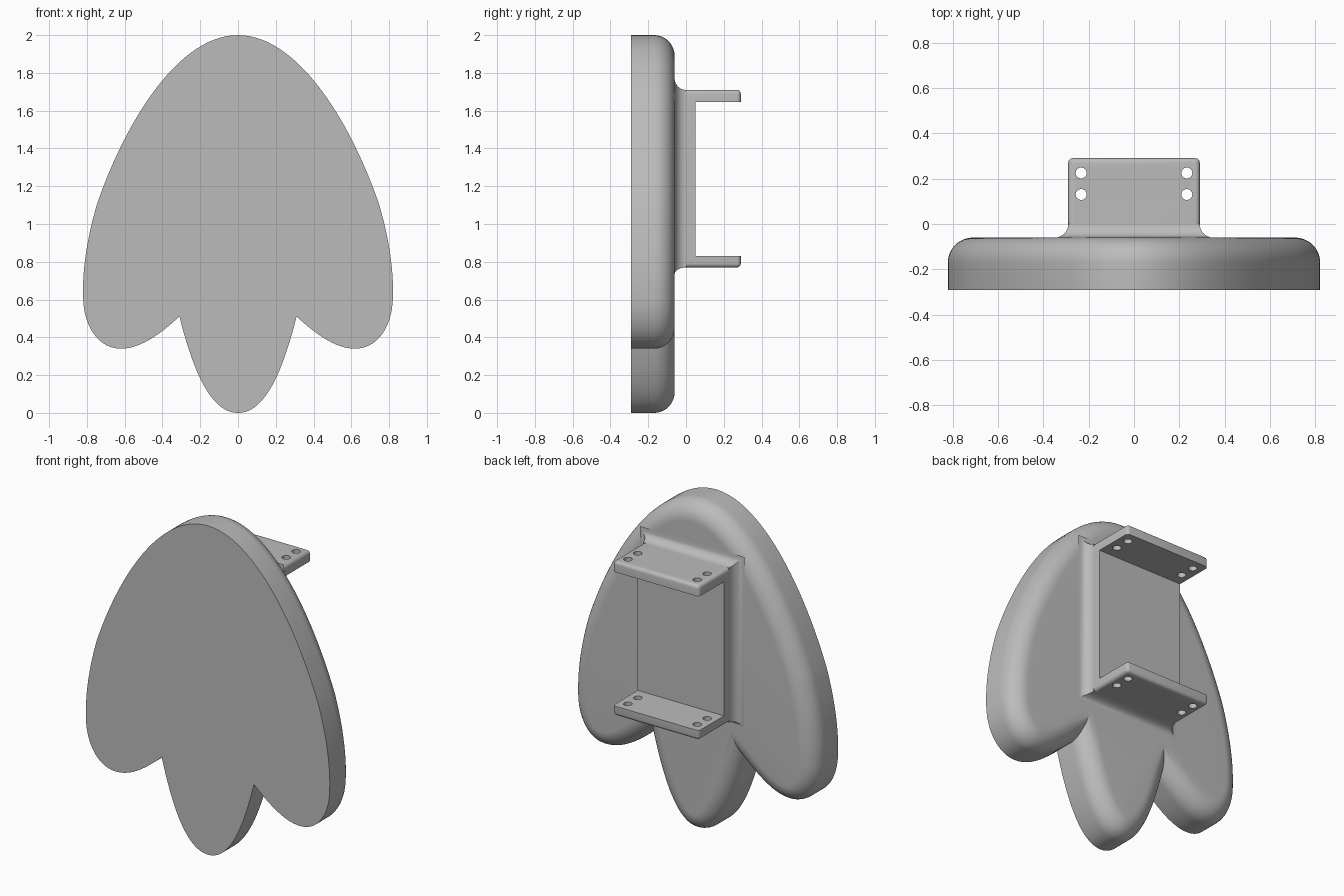
import bpy, bmesh, math
from mathutils import Vector
from mathutils.geometry import interpolate_bezier

if "Cube" in bpy.data.objects:
    bpy.data.objects.remove(bpy.data.objects["Cube"], do_unlink=True)

grey = bpy.data.materials.new("plain grey")
grey.use_nodes = True
COLOUR = (0.5, 0.5, 0.5, 1)
grey.diffuse_color = COLOUR
grey.node_tree.nodes["Principled BSDF"].inputs["Base Color"].default_value = COLOUR


def make_object(name, bm):
    bmesh.ops.recalc_face_normals(bm, faces=bm.faces)
    mesh = bpy.data.meshes.new(name)
    bm.to_mesh(mesh)
    bm.free()
    mesh.materials.append(grey)
    obj = bpy.data.objects.new(name, mesh)
    bpy.context.collection.objects.link(obj)
    return obj


def loft(name, rings):
    """Skin closed rings of (x, y, z) points and cap both ends."""
    bm = bmesh.new()
    loops = [[bm.verts.new(p) for p in ring] for ring in rings]
    n = len(loops[0])
    for a, b in zip(loops, loops[1:]):
        for i in range(n):
            j = (i + 1) % n
            bm.faces.new((a[i], a[j], b[j], b[i]))
    bm.faces.new(loops[0])
    bm.faces.new(loops[-1])
    return make_object(name, bm)


def box(bm, lo, hi):
    geom = bmesh.ops.create_cube(bm, size=1)
    lo, hi = Vector(lo), Vector(hi)
    for v in geom["verts"]:
        v.co = (lo + hi) / 2 + v.co * (hi - lo)


def inset(points, d):
    """Move a counter-clockwise outline inwards by d with mitred corners."""
    result = []
    for i, p in enumerate(points):
        e1 = (p - points[i - 1]).normalized()
        e2 = (points[(i + 1) % len(points)] - p).normalized()
        n1, n2 = Vector((-e1.y, e1.x)), Vector((-e2.y, e2.x))
        result.append(p + (n1 + n2) * d / (1 + n1.dot(n2)))
    return result


def finish(obj):
    bpy.ops.object.select_all(action="DESELECT")
    obj.select_set(True)
    bpy.context.view_layer.objects.active = obj
    bpy.ops.object.shade_smooth_by_angle(angle=math.radians(30))


# Three-lobed panel outline, right half from bottom tip to crown
curves = [
    ((0, 0), (.12, 0), (.22, .15), (.31, .51)),
    ((.31, .51), (.42, .41), (.52, .34), (.62, .34)),
    ((.62, .34), (.74, .34), (.82, .46), (.82, .62)),
    ((.82, .62), (.825, .78), (.79, .96), (.745, 1.11)),
    ((.745, 1.11), (.60, 1.53), (.32, 2), (0, 2)),
]
half = []
for curve in curves:
    pts = interpolate_bezier(*[Vector(p) for p in curve], 25)
    half += [p.to_2d() for p in pts[:-1]]
outline = half + [Vector((0, 2))] + [Vector((-p.x, p.y)) for p in reversed(half[1:])]

# Panel: flat front, rounded back rim
FRONT, BACK, RIM, STEPS = -.29, -.06, .11, 12
layers = [(FRONT, 0)]
for i in range(STEPS + 1):
    a = math.pi / 2 * i / STEPS
    layers.append((BACK - RIM + RIM * math.sin(a), RIM * (1 - math.cos(a))))
panel = loft("panel", [[(p.x, y, p.y) for p in inset(outline, d)] for y, d in layers])
finish(panel)

# Bracket: rounded block with its middle cut away to leave two flanges
W, LOW, HIGH = .29, .77, 1.71
bm = bmesh.new()
box(bm, (-W, -.08, LOW), (W, .29, HIGH))
edges = [e for e in bm.edges if max(v.co.y for v in e.verts) > 0]
bmesh.ops.bevel(bm, geom=edges, offset=.02, segments=4, profile=.5, affect="EDGES")
bracket = make_object("bracket", bm)

cutters = bmesh.new()
box(cutters, (-1, .05, .83), (1, 1, 1.645))
opening = make_object("opening_cutter", cutters)

# Screw holes through both flanges
cutters = bmesh.new()
for x in (-.233, .233):
    for y in (.13, .225):
        hole = bmesh.ops.create_cone(cutters, cap_ends=True, segments=32,
                                     radius1=.024, radius2=.024, depth=2)
        bmesh.ops.translate(cutters, verts=hole["verts"], vec=(x, y, 1.2))
holes = make_object("hole_cutter", cutters)

for cutter in (opening, holes):
    cutter.hide_render = True
    mod = bracket.modifiers.new(cutter.name, "BOOLEAN")
    mod.object = cutter
    mod.operation = "DIFFERENCE"
    mod.solver = "EXACT"
bpy.context.view_layer.objects.active = bracket
for name in [m.name for m in bracket.modifiers]:
    bpy.ops.object.modifier_apply(modifier=name)
for cutter in (opening, holes):
    bpy.data.objects.remove(cutter, do_unlink=True)
finish(bracket)

# Concave fillet where the bracket meets the panel
R, R_LOW = .06, .035
rings = []
for i in range(9):
    a = math.pi / 2 * i / 8
    out = 1 - math.cos(a)
    y = BACK + R * (1 - math.sin(a))
    x, z0, z1 = W + R * out, LOW - R_LOW * out, HIGH + R * out
    rings.append([(-x, y, z0), (x, y, z0), (x, y, z1), (-x, y, z1)])
finish(loft("bracket_fillet", rings))
